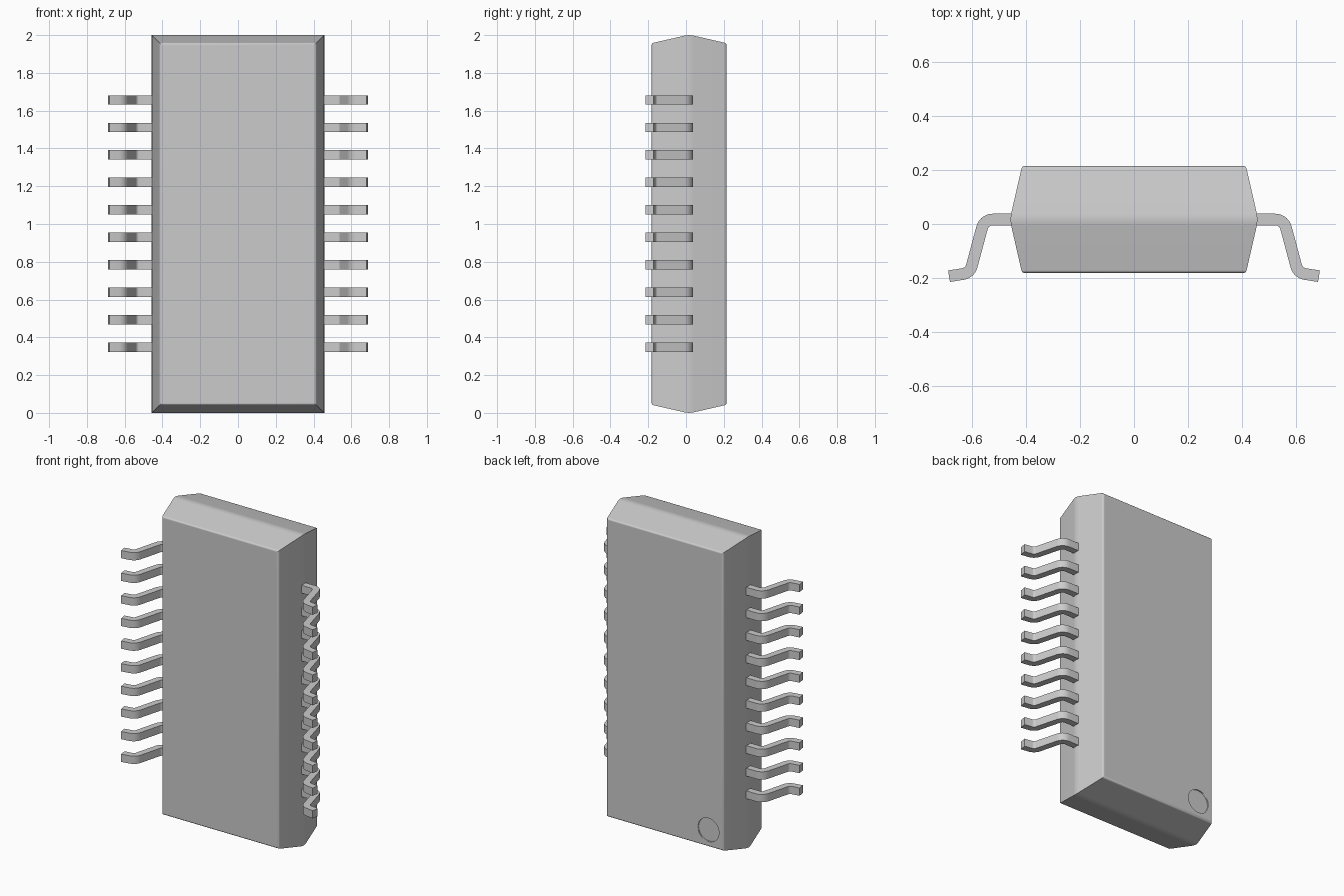
import bpy
import bmesh
from math import sin, cos, radians
from mathutils import Vector

cube = bpy.data.objects.get("Cube")
if cube:
    bpy.data.objects.remove(cube, do_unlink=True)

grey = bpy.data.materials.new("plain grey")
grey.use_nodes = True
GREY = (0.6, 0.6, 0.6, 1)
grey.diffuse_color = GREY
grey.node_tree.nodes["Principled BSDF"].inputs["Base Color"].default_value = GREY


def finish(name, bm, angle=30):
    """Turn a bmesh into a smooth-shaded object with crisp edges."""
    bmesh.ops.recalc_face_normals(bm, faces=bm.faces)
    mesh = bpy.data.meshes.new(name)
    bm.to_mesh(mesh)
    bm.free()
    mesh.materials.append(grey)
    obj = bpy.data.objects.new(name, mesh)
    bpy.context.collection.objects.link(obj)
    bpy.ops.object.select_all(action="DESELECT")
    obj.select_set(True)
    bpy.context.view_layer.objects.active = obj
    bpy.ops.object.shade_smooth_by_angle(angle=radians(angle))
    return obj


def loft(bm, loops):
    """Bridge equal closed loops of points and cap both ends."""
    rings = [[bm.verts.new(p) for p in loop] for loop in loops]
    n = len(rings[0])
    for a, b in zip(rings, rings[1:]):
        for i in range(n):
            j = (i + 1) % n
            bm.faces.new((a[i], a[j], b[j], b[i]))
    bm.faces.new(rings[0])
    bm.faces.new(rings[-1])


# Body: mitred block, tapered both ways from its middle, with soft rims
MID, DEPTH, HALF_W = 0.0165, 0.1985, 0.457
RIM, RIM_INSET = 0.014, 0.054
half = []
for i in range(5):
    a = radians(77.4) * i / 4
    half.append((DEPTH - RIM + RIM * cos(a), RIM_INSET - RIM * sin(a)))
half.append((0.022, 0.0025))
profile = [(-d, s) for d, s in half] + [(0, 0)] + half[::-1]
body_bm = bmesh.new()
loops = []
for d, s in profile:
    x, y = HALF_W - s, MID + d
    loops.append([(-x, y, s), (x, y, s), (x, y, 2 - s), (-x, y, 2 - s)])
loft(body_bm, loops)
body = finish("body", body_bm)

# Shallow round recess in the back, near a lower corner
cut_bm = bmesh.new()
circle = [radians(360 * i / 40) for i in range(40)]
loft(cut_bm, [[(-0.31 + 0.075 * cos(a), y, 0.15 + 0.075 * sin(a)) for a in circle]
              for y in (MID + DEPTH - 0.008, MID + DEPTH + 0.05)])
cutter = finish("recess_cutter", cut_bm)
cutter.hide_render = True
cut = body.modifiers.new("recess", "BOOLEAN")
cut.operation = "DIFFERENCE"
cut.solver = "EXACT"
cut.object = cutter
bpy.context.view_layer.objects.active = body
bpy.ops.object.modifier_apply(modifier=cut.name)
bpy.data.objects.remove(cutter, do_unlink=True)
weighted = body.modifiers.new("even shading", "WEIGHTED_NORMAL")
weighted.keep_sharp = True

# Lead centre line: shoulder, upper bend, sloping leg, lower bend, foot
BEND, THICK, WIDE = 0.0405, 0.043, 0.05


def polar(degrees):
    return Vector((cos(radians(degrees)), sin(radians(degrees))))


path = [(Vector((0.44, MID)), polar(90))]
upper = Vector((0.523, MID - BEND))
for i in range(8):
    n = polar(90 - 75 * i / 7)
    path.append((upper + BEND * n, n))
lower = upper + 2 * BEND * polar(15) + 0.147 * polar(-75)
for i in range(8):
    n = polar(195 + 66 * i / 7)
    path.append((lower + BEND * n, -n))
path.append((path[-1][0] + 0.052 * polar(-9), path[-1][1]))


def lead(name, side, z):
    bm = bmesh.new()
    sections = []
    for p, n in path:
        a, b = p + n * THICK / 2, p - n * THICK / 2
        lo, hi = z - WIDE / 2, z + WIDE / 2
        sections.append([(side * q.x, q.y, h)
                         for q, h in ((a, lo), (a, hi), (b, hi), (b, lo))])
    loft(bm, sections)
    return finish(name, bm)


# Ten leads down each side
for label, side in (("left", 1), ("right", -1)):
    for i in range(10):
        lead(f"{label}_lead_{i + 1}", side, 0.347 + 0.1455 * i)
